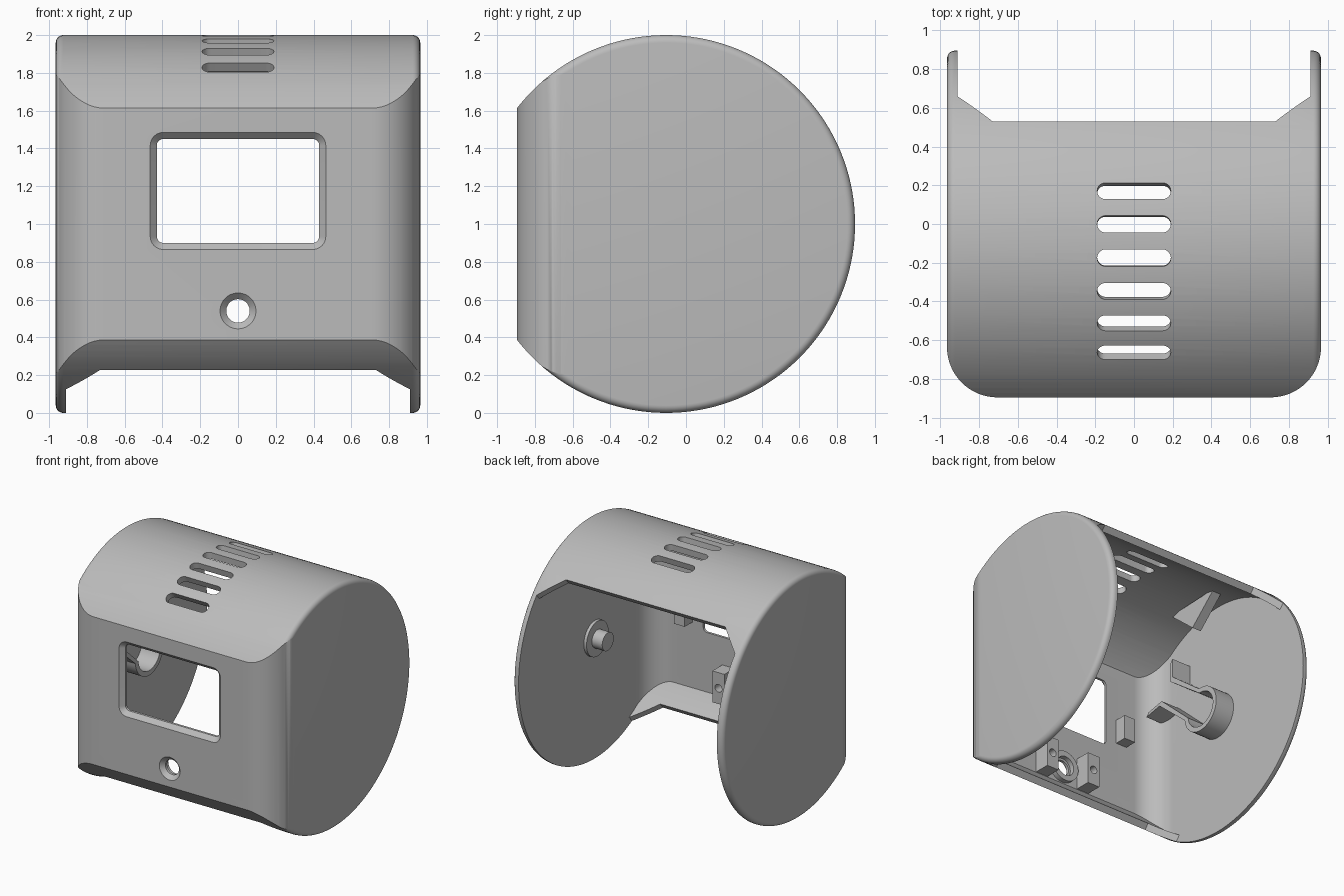
import bpy
import bmesh
from math import sin, cos, pi, radians
from mathutils import Vector

cube = bpy.data.objects.get("Cube")
if cube:
    bpy.data.objects.remove(cube, do_unlink=True)

grey = bpy.data.materials.new("matte grey plastic")
grey.use_nodes = True
COLOUR = (0.5, 0.5, 0.5, 1)
grey.diffuse_color = COLOUR
grey.node_tree.nodes["Principled BSDF"].inputs["Base Color"].default_value = COLOUR

AXIS_Y, AXIS_Z = -0.105, 1.0      # drum axis
HALF, WALL, FRONT = 0.965, 0.055, -0.895
TILT = radians(50.6)              # slope of the rear opening


def loft(name, rings):
    """Closed solid through rings that have equal point counts."""
    bm = bmesh.new()
    loops = [[bm.verts.new(p) for p in ring] for ring in rings]
    for a, b in zip(loops, loops[1:]):
        for i in range(len(a)):
            j = (i + 1) % len(a)
            bm.faces.new((a[i], a[j], b[j], b[i]))
    bm.faces.new(loops[0][::-1])
    bm.faces.new(loops[-1])
    bmesh.ops.recalc_face_normals(bm, faces=bm.faces)
    mesh = bpy.data.meshes.new(name)
    bm.to_mesh(mesh)
    bm.free()
    mesh.materials.append(grey)
    obj = bpy.data.objects.new(name, mesh)
    bpy.context.collection.objects.link(obj)
    return obj


def activate(obj):
    bpy.ops.object.select_all(action='DESELECT')
    obj.select_set(True)
    bpy.context.view_layer.objects.active = obj


def combine(obj, tool, operation):
    mod = obj.modifiers.new("cut", 'BOOLEAN')
    mod.operation, mod.object, mod.solver = operation, tool, 'EXACT'
    activate(obj)
    bpy.ops.object.modifier_apply(modifier=mod.name)
    bpy.data.objects.remove(tool, do_unlink=True)


def arc(cu, cv, r, start, end, n):
    return [(cu + r * cos(start + (end - start) * i / n),
             cv + r * sin(start + (end - start) * i / n)) for i in range(n + 1)]


def circle(cu, cv, r, n=48):
    return arc(cu, cv, r, 0, 2 * pi, n)[:-1]


def rounded_rect(cu, cv, hw, hh, r):
    pts = []
    for k, (su, sv) in enumerate([(1, 1), (-1, 1), (-1, -1), (1, -1)]):
        pts += arc(cu + su * (hw - r), cv + sv * (hh - r), r, k * pi / 2, (k + 1) * pi / 2, 8)
    return pts


def along_x(pts, x):
    return [(x, u, v) for u, v in pts]


def along_y(pts, y):
    return [(u, y, v) for u, v in pts]


def x_prism(name, pts, x0, x1):
    return loft(name, [along_x(pts, x0), along_x(pts, x1)])


def y_prism(name, pts, y0, y1):
    return loft(name, [along_y(pts, y0), along_y(pts, y1)])


def drum(name, half, radius, fillet, front, corner):
    """Cylinder lying along x, trimmed by a plan with rounded front corners."""
    steps = [(half - fillet + fillet * sin(t * pi / 12), radius - fillet + fillet * cos(t * pi / 12))
             for t in range(7)] if fillet else [(half, radius)]
    profile = [(-x, r) for x, r in reversed(steps)] + steps
    body = loft(name, [along_x(circle(AXIS_Y, AXIS_Z, r, 144), x) for x, r in profile])
    w = half + 0.0004
    plan = [(w, 1.3), (-w, 1.3)]
    plan += arc(corner - w, front + corner, corner, pi, 1.5 * pi, 16)
    plan += arc(w - corner, front + corner, corner, 1.5 * pi, 2 * pi, 16)
    trim = loft("trim", [[(x, y, z) for x, y in plan] for z in (-0.3, 2.3)])
    combine(body, trim, 'INTERSECT')
    return body


# Housing: hollow drum with flat front
housing = drum("housing", HALF, 1.0, 0.04, FRONT, 0.26)
cavity = drum("cavity", HALF - WALL, 1.0 - WALL, 0, FRONT + WALL, 0.205)
combine(housing, cavity, 'DIFFERENCE')

# Rear opening: sloping cut with chamfered corners
slope = Vector((0, cos(TILT), sin(TILT)))
away = Vector((0, sin(TILT), -cos(TILT)))
centre = Vector((0, AXIS_Y, AXIS_Z))
inner = HALF - WALL
outline = [(-0.73, 0), (-inner, 0.18), (-inner, 1.3), (inner, 1.3), (inner, 0.18), (0.73, 0)]
opening = loft("opening", [[centre + Vector((x, 0, 0)) + away * s + slope * t for x, s in outline]
                           for t in (-1.5, 1.5)])
combine(housing, opening, 'DIFFERENCE')

# Display window with chamfered rim
window = loft("window", [along_y(rounded_rect(0, 1.175, 0.43 + c, 0.275 + c, 0.035 + c), y)
                         for c, y in [(0.07, FRONT - 0.035), (0, FRONT + 0.035), (0, -0.7)]])
combine(housing, window, 'DIFFERENCE')

# Button hole with chamfered rim
button = loft("button", [along_y(circle(0, 0.54, r), y)
                         for r, y in [(0.13, FRONT - 0.035), (0.062, FRONT + 0.033), (0.062, -0.7)]])
combine(housing, button, 'DIFFERENCE')

# Radial vent slots over the top
for k in range(6):
    a = radians(16 - 10 * k)
    out, side = Vector((0, sin(a), cos(a))), Vector((0, cos(a), -sin(a)))
    slot = rounded_rect(0, 0, 0.19, 0.044, 0.0435)
    vent = loft("vent", [[centre + Vector((u, 0, 0)) + side * v + out * d for u, v in slot]
                         for d in (0.85, 1.1)])
    combine(housing, vent, 'DIFFERENCE')

parts = [housing]

# Pivot pin and its collar on the left wall
parts.append(x_prism("pivot_collar", circle(AXIS_Y, AXIS_Z, 0.145), 0.885, 0.93))
parts.append(x_prism("pivot_pin", circle(AXIS_Y, AXIS_Z, 0.075), 0.79, 0.93))


# Keyhole cradle with flared guide on the right wall
def cradle_side(o):
    return [(0.62, 0.20 + o), (0.52, 0.08 + o)] + \
        arc(0, 0, 0.145 + o, radians(45), radians(315), 32) + \
        [(0.52, -0.08 - o), (0.62, -0.20 - o)]


keyhole = cradle_side(0.04) + cradle_side(0)[::-1]
ring = [centre - away * p - slope * q for p, q in keyhole]
parts.append(x_prism("cradle", [(v.y, v.z) for v in ring], -0.93, -0.74))

# Triangular stop under the roof
parts.append(x_prism("roof_stop", [(-0.4, 1.92), (0.1, 1.94), (-0.15, 1.71)], -0.78, -0.70))

# Display clips and button brackets, mirrored
for s, label in [(1, "left"), (-1, "right")]:
    parts.append(y_prism(label + "_display_clip",
                         [(s * (0.58 + u), 1.05 + v) for u, v in
                          [(-0.05, -0.1), (0.05, -0.1), (0.05, 0.1), (-0.05, 0.1)]], -0.86, -0.74))
    bracket = y_prism(label + "_button_bracket",
                      [(s * (0.2 + u), 0.54 + v) for u, v in
                       [(-0.055, -0.13), (0.055, -0.13), (0.055, 0.13), (-0.055, 0.13)]], -0.86, -0.71)
    combine(bracket, y_prism("screw", circle(s * 0.2, 0.54, 0.032, 24), -0.8, -0.6), 'DIFFERENCE')
    parts.append(bracket)

# Raised ring behind the button hole
boss = y_prism("button_boss", circle(0, 0.54, 0.125), -0.85, -0.80)
combine(boss, y_prism("bore", circle(0, 0.54, 0.08), -0.9, -0.7), 'DIFFERENCE')
parts.append(boss)

for part in parts:
    activate(part)
    bpy.ops.object.shade_smooth_by_angle(angle=radians(30))
